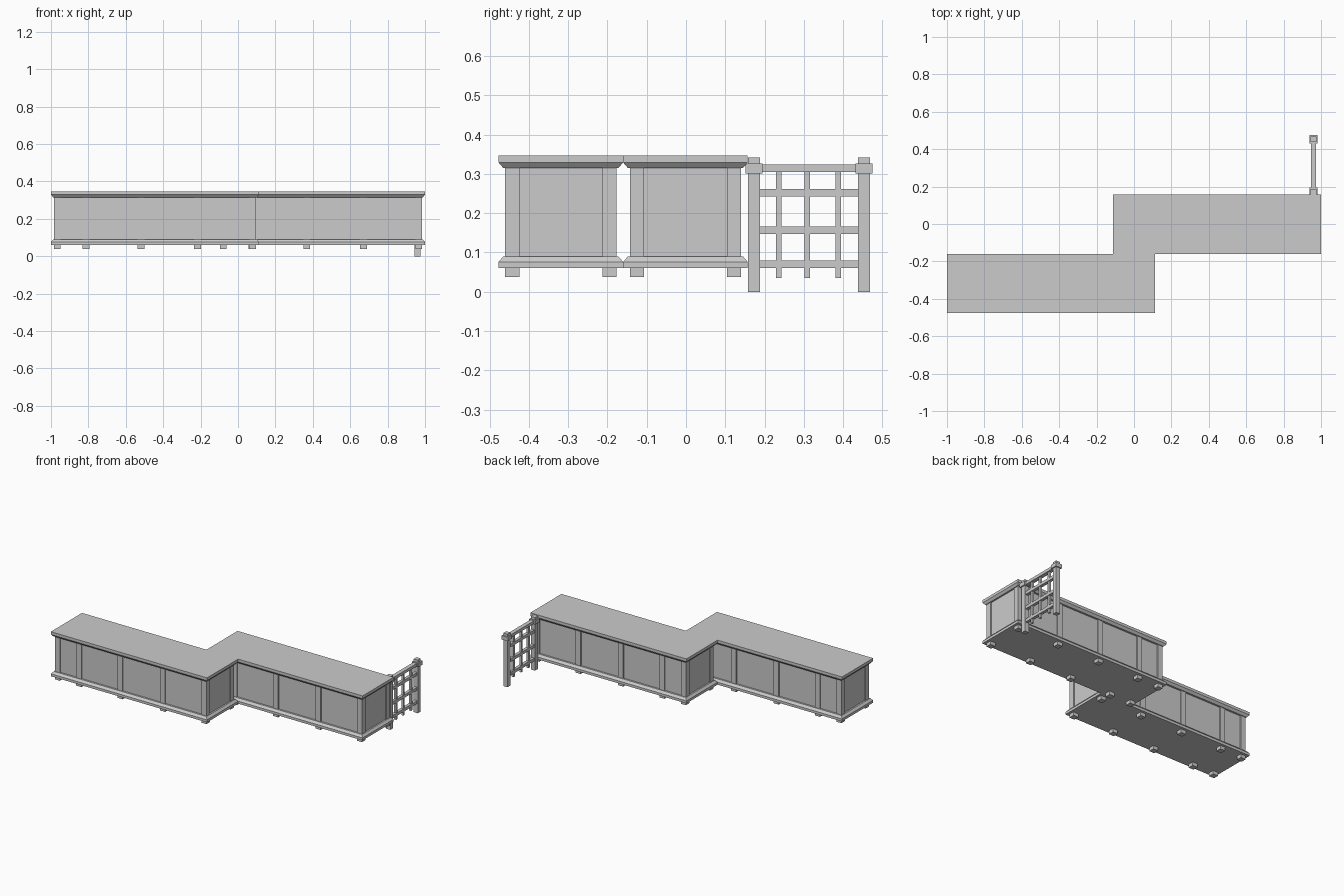
import bpy
import bmesh

if "Cube" in bpy.data.objects:
    bpy.data.objects.remove(bpy.data.objects["Cube"])


def finish(name, bm):
    bmesh.ops.recalc_face_normals(bm, faces=bm.faces[:])
    me = bpy.data.meshes.new(name)
    bm.to_mesh(me)
    bm.free()
    ob = bpy.data.objects.new(name, me)
    bpy.context.collection.objects.link(ob)
    return ob


def box(name, x0, x1, y0, y1, z0, z1):
    bm = bmesh.new()
    bmesh.ops.create_cube(bm, size=1)
    for v in bm.verts:
        v.co = (x1 if v.co.x > 0 else x0, y1 if v.co.y > 0 else y0, z1 if v.co.z > 0 else z0)
    return finish(name, bm)


def slab(name, x0, x1, y0, y1, rings):
    """Rectangular slab lofted through (z, inset) rings."""
    bm = bmesh.new()
    loops = [[bm.verts.new(p) for p in ((x0 + i, y0 + i, z), (x1 - i, y0 + i, z),
                                        (x1 - i, y1 - i, z), (x0 + i, y1 - i, z))]
             for z, i in rings]
    for a, b in zip(loops, loops[1:]):
        for k in range(4):
            n = (k + 1) % 4
            bm.faces.new((a[k], a[n], b[n], b[k]))
    bm.faces.new(loops[0])
    bm.faces.new(loops[-1])
    return finish(name, bm)


# Two identical cabinets, staggered
LENGTH, DEPTH = 1.113, 0.317
POSTS = (0.034, 0.187, 0.481, 0.784, 1.079)
R = 0.018
for label, x, y in (("front", -1.0, -0.477), ("rear", -0.113, -0.16)):
    x1, y1 = x + LENGTH, y + DEPTH
    # Recessed panelled body
    box(label + "_cabinet_body", x + 0.022, x1 - 0.022, y + 0.024, y1 - 0.024, 0.075, 0.33)
    # Chamfered base and countertop
    slab(label + "_cabinet_base", x, x1, y, y1, ((0.06, 0), (0.076, 0), (0.09, 0.012)))
    slab(label + "_countertop", x, x1, y, y1, ((0.315, 0.012), (0.329, 0), (0.347, 0)))
    # Square posts whose lower ends form the feet
    for i, px in enumerate(POSTS):
        for side, py in (("a", y + 0.035), ("b", y1 - 0.035)):
            box(f"{label}_post_{side}{i}", x + px - R, x + px + R, py - R, py + R, 0.038, 0.32)

# Lattice gate at the rear right
GX = 0.96
for label, y in (("near", 0.173), ("far", 0.453)):
    box(label + "_gate_post", GX - 0.015, GX + 0.015, y - 0.015, y + 0.015, 0, 0.342)
    box(label + "_post_collar", GX - 0.022, GX + 0.022, y - 0.022, y + 0.022, 0.301, 0.326)

# Horizontal rails
for i, z in enumerate((0.07, 0.157, 0.252, 0.314)):
    w = 0.013 if i == 3 else 0.01
    box(f"gate_rail_{i}", GX - w, GX + w, 0.18, 0.445, z - 0.0095, z + 0.0095)

# Vertical bars
for i, y in enumerate((0.236, 0.309, 0.388)):
    box(f"gate_bar_{i}", GX - 0.007, GX + 0.007, y - 0.007, y + 0.007, 0.035, 0.31)
